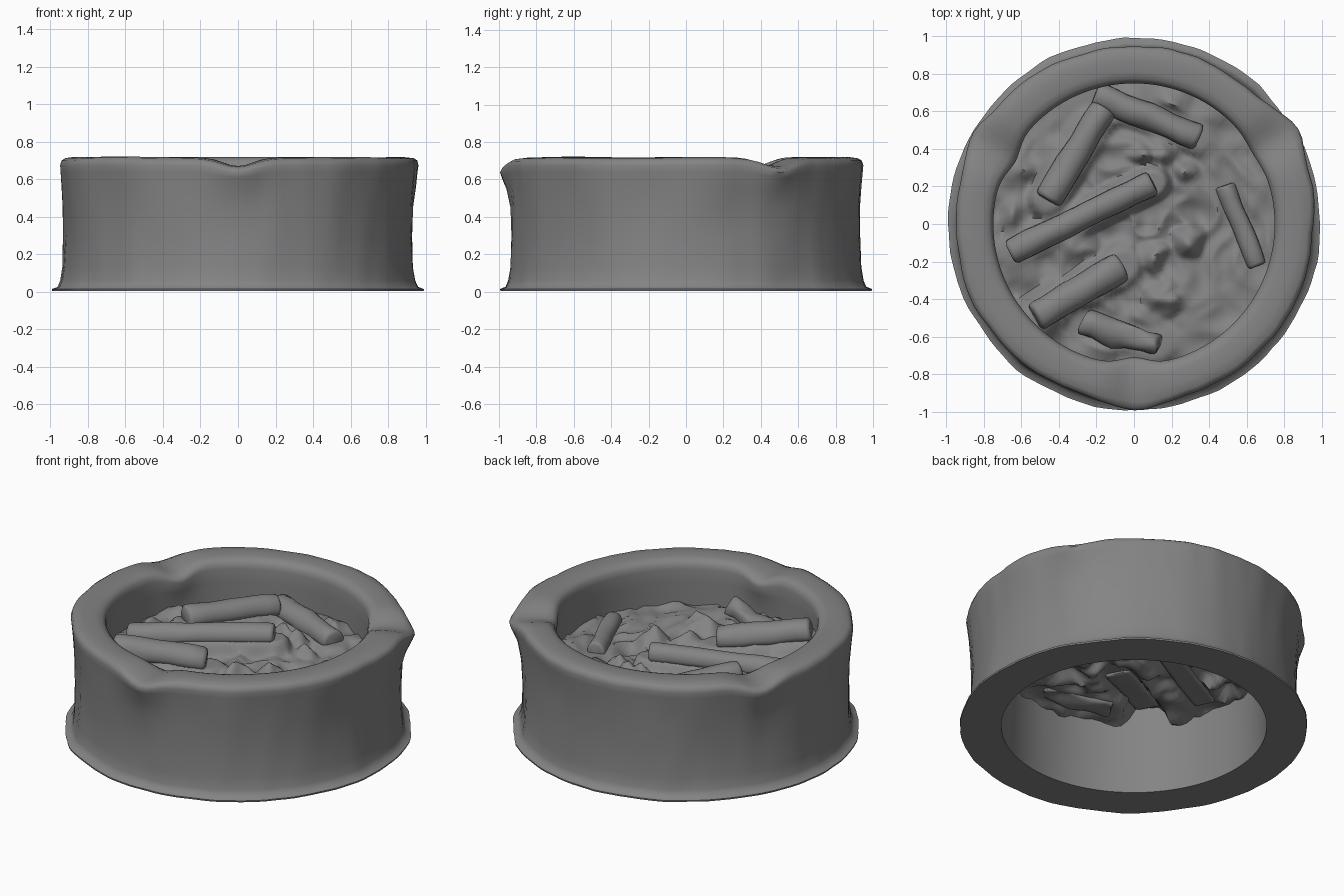
import bpy, bmesh, math
from mathutils import Vector, noise, geometry

if "Cube" in bpy.data.objects:
    bpy.data.objects.remove(bpy.data.objects["Cube"])

# Rest notches: angle, outward lip strength, inward lip strength
NOTCHES = [(-90, .8, 1), (31, 1.2, .35), (152, .8, .9)]
GREY = bpy.data.materials.new("dark_grey")
GREY.diffuse_color = (.23, .23, .23, 1)
GREY.use_nodes = True
GREY.node_tree.nodes["Principled BSDF"].inputs["Base Color"].default_value = GREY.diffuse_color


def finish(name, bm, angle=40):
    bmesh.ops.recalc_face_normals(bm, faces=bm.faces)
    me = bpy.data.meshes.new(name)
    bm.to_mesh(me)
    bm.free()
    me.materials.append(GREY)
    ob = bpy.data.objects.new(name, me)
    bpy.context.collection.objects.link(ob)
    bpy.ops.object.select_all(action='DESELECT')
    ob.select_set(True)
    bpy.context.view_layer.objects.active = ob
    bpy.ops.object.shade_smooth_by_angle(angle=math.radians(angle))
    return ob


def notch(a, width, push=0):
    """Sum of the notch bumps at angle a, weighted for outward or inward lips."""
    total = 0
    for deg, out, inn in NOTCHES:
        d = math.remainder(a - math.radians(deg), math.tau)
        total += math.exp(-(d / width) ** 2) * (out if push > 0 else inn if push < 0 else 1)
    return total


def bridge(bm, r0, r1):
    n = len(r0)
    for i in range(n):
        j = (i + 1) % n
        bm.faces.new((r0[i], r0[j], r1[j], r1[i]))


# Ring-shaped bowl: closed profile (radius, height, outward shift at the notches)
PROFILE = [(.757, .005, 0), (.99, .005, 0), (.992, .015, 0), (.962, .026, 0), (.948, .06, 0),
           (.937, .13, 0), (.93, .3, 0), (.932, .45, .004), (.94, .56, .02),
           (.948, .64, .042), (.952, .675, .048), (.945, .7, .042), (.925, .713, .025),
           (.88, .719, 0), (.81, .718, 0), (.775, .709, -.02), (.757, .69, -.035),
           (.75, .66, -.04), (.75, .58, -.015), (.75, .45, 0)]
SEG = 120
bm = bmesh.new()
rings = []
for r, z, push in PROFILE:
    ring = []
    for i in range(SEG):
        a = math.tau * i / SEG
        c, s = math.cos(a), math.sin(a)
        wob = 0
        if r > .9:  # hand-made unevenness on the outside
            h = 0 if z < .02 else z
            wob = .012 * noise.noise(Vector((c * 3, s * 3, h * 2)))
            wob += .008 * noise.noise(Vector((c * 8, s * 8, h * 3)))
        if r > .9 and z > .5:  # rim swells on the right
            wob += .02 * math.exp(-((a - .22) / .2) ** 2)
        rr = r + wob + push * notch(a, .14, push)
        top = max(0, (z - .5) / .22)
        zz = z - .048 * top * notch(a, .13)
        if z > .5:
            zz += .006 * noise.noise(Vector((c * 2, s * 2, 5)))
        ring.append(bm.verts.new((rr * c, rr * s, zz)))
    rings.append(ring)
for k in range(len(rings)):
    bridge(bm, rings[k], rings[(k + 1) % len(rings)])
finish("bowl", bm, 50)

# Butts: name, start, end, radius, crumple
BUTTS = [("butt_back_left", (-.46, .13, .53), (-.16, .62, .50), .075, .008),
         ("butt_middle", (-.66, -.15, .48), (.10, .22, .54), .068, .008),
         ("butt_front_left", (-.53, -.50, .57), (-.06, -.22, .50), .08, .01),
         ("butt_back", (-.21, .69, .47), (.34, .46, .475), .07, .015),
         ("butt_right", (.48, .21, .44), (.66, -.22, .44), .052, .01),
         ("butt_front_crushed", (-.27, -.53, .46), (.14, -.64, .48), .07, .04)]

# Ash bed: lumpy sheet with mounds (x, y, radius, height), banked up around the butts
LUMPS = [(.04, .36, .06, .09), (.15, .38, .08, .09), (.29, -.1, .1, .1), (.15, -.39, .1, .09),
         (.27, .28, .07, .07), (-.1, -.28, .09, .06), (-.64, .05, .1, .08), (.1, -.17, .09, .08),
         (.22, .66, .09, .06), (-.3, -.1, .12, .06), (-.2, -.6, .14, .06), (.05, -.55, .12, .07),
         (-.45, .35, .1, .04), (.22, -.4, .05, .07), (-.62, .3, .1, .05)]


def ash_height(x, y):
    p = Vector((x, y, 0))
    z = .435 + .03 * noise.noise(p * 4)
    z += .06 * (.35 - abs(noise.noise(p * 7 + Vector((3, 1, 2)))))
    q = p + noise.noise_vector(p * 9) * .04
    q.z = 0
    for lx, ly, lr, lh in LUMPS:
        d = (q - Vector((lx, ly, 0))).length / lr
        z += lh * max(0, 1 - d) ** .8
    for _, b0, b1, rad, _c in BUTTS:
        b0, b1 = Vector(b0), Vector(b1)
        pt, t = geometry.intersect_point_line(p, b0.xy.to_3d(), b1.xy.to_3d())
        near = b0.lerp(b1, min(1, max(0, t)))
        d = (near.xy - p.xy).length / rad
        w = min(1, max(0, (1.65 - d) / .75))
        z += (near.z - rad * .2 - z) * w * w * (3 - 2 * w)
    return z


bm = bmesh.new()
N = 110
centre = bm.verts.new((0, 0, ash_height(0, 0)))
prev = None
for k in range(1, 46):
    r = .753 * k / 45
    ring = []
    for i in range(N):
        a = math.tau * i / N
        x, y = r * math.cos(a), r * math.sin(a)
        ring.append(bm.verts.new((x, y, ash_height(x, y))))
    if prev:
        bridge(bm, prev, ring)
    else:
        for i in range(N):
            bm.faces.new((centre, ring[i], ring[(i + 1) % N]))
    prev = ring
finish("ash_bed", bm, 60)


# Lathed rods with rounded ends, flattened where they sink into the ash
def butt(name, p0, p1, rad, crumple):
    p0, p1 = Vector(p0), Vector(p1)
    d = (p1 - p0).normalized()
    side = d.cross(Vector((0, 0, 1))).normalized()
    up = side.cross(d)
    length = (p1 - p0).length
    e = rad * .3
    stations = [(0, .72), (e * .3, .92), (e, 1)]
    stations += [(e + (length - 2 * e) * t / 8, 1) for t in range(1, 8)]
    stations += [(length - e, 1), (length - e * .3, .92), (length, .72)]
    bm = bmesh.new()
    rings = []
    for t, f in stations:
        ring = []
        for i in range(20):
            a = math.tau * i / 20
            v = p0 + d * t + (side * math.cos(a) + up * max(-.4, math.sin(a))) * rad * f
            ring.append(bm.verts.new(v + noise.noise_vector(v * 7) * crumple))
        rings.append(ring)
    for r0, r1 in zip(rings, rings[1:]):
        bridge(bm, r0, r1)
    bm.faces.new(rings[0])
    bm.faces.new(rings[-1])
    finish(name, bm, 50)


for spec in BUTTS:
    butt(*spec)
